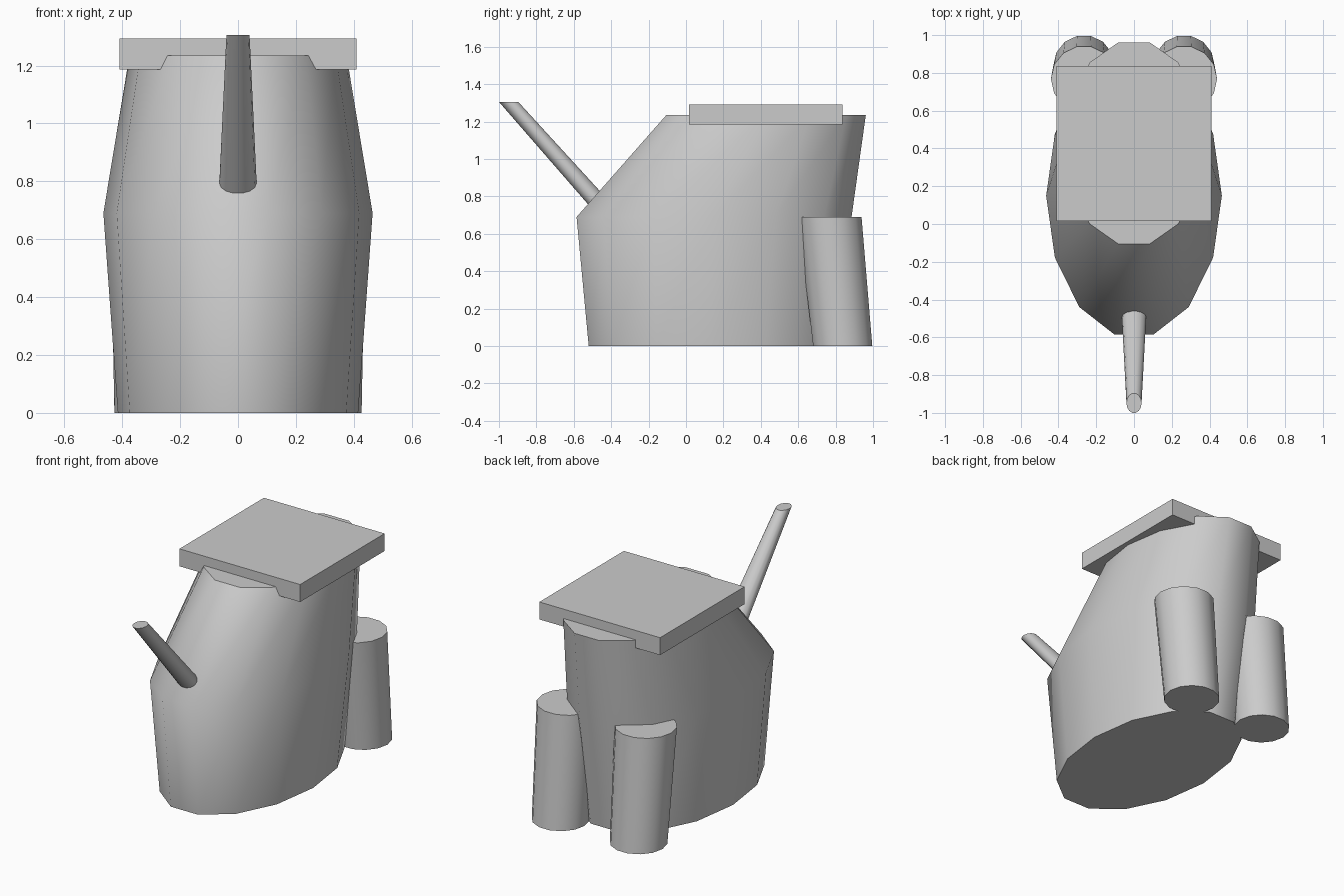
import bpy, bmesh, math

if "Cube" in bpy.data.objects:
    bpy.data.objects.remove(bpy.data.objects["Cube"])

grey = bpy.data.materials.new("light_grey")
grey.diffuse_color = (0.6, 0.6, 0.6, 1)
grey.use_nodes = True
grey.node_tree.nodes["Principled BSDF"].inputs["Base Color"].default_value = grey.diffuse_color
SIDES = 14


def finish(name, bm):
    bmesh.ops.recalc_face_normals(bm, faces=bm.faces)
    mesh = bpy.data.meshes.new(name)
    bm.to_mesh(mesh)
    bm.free()
    mesh.materials.append(grey)
    obj = bpy.data.objects.new(name, mesh)
    bpy.context.collection.objects.link(obj)
    return obj


def loft(name, rings):
    """Skin level elliptical rings (x, y, z, x radius, y radius), flat caps."""
    bm = bmesh.new()
    loops = []
    for x, y, z, rx, ry in rings:
        loop = []
        for i in range(SIDES):
            a = 2 * math.pi * (i + 0.5) / SIDES
            loop.append(bm.verts.new((x + rx * math.sin(a), y - ry * math.cos(a), z)))
        loops.append(loop)
    for low, high in zip(loops, loops[1:]):
        for i in range(SIDES):
            j = (i + 1) % SIDES
            bm.faces.new((low[i], low[j], high[j], high[i])).smooth = True
    # flat caps with sharp rims
    for loop in (loops[0], loops[-1]):
        cap = bm.faces.new(loop)
        cap.smooth = False
        for e in cap.edges:
            e.smooth = False
    return finish(name, bm)


# Main body: bulging at mid height, leaning back at the top
loft("body", [(0, 0.136, 0, 0.415, 0.673),
              (0, 0.15, 0.69, 0.465, 0.754),
              (0, 0.428, 1.235, 0.375, 0.547)])

# Thin tapering spout, cut level at the tip
loft("spout", [(0, -0.408, 0.70, 0.069, 0.067),
               (0, -0.948, 1.305, 0.04, 0.053)])

# Pair of leaning rear posts
for side, label in ((-1, "left"), (1, "right")):
    loft("rear_post_" + label, [(side * 0.265, 0.838, 0, 0.162, 0.162),
                                (side * 0.265, 0.768, 0.69, 0.175, 0.175)])

# Square slab on top
bm = bmesh.new()
bmesh.ops.create_cube(bm, size=1)
for v in bm.verts:
    v.co = (v.co.x * 0.82, v.co.y * 0.82 + 0.427, v.co.z * 0.107 + 1.239)
finish("top_slab", bm)
